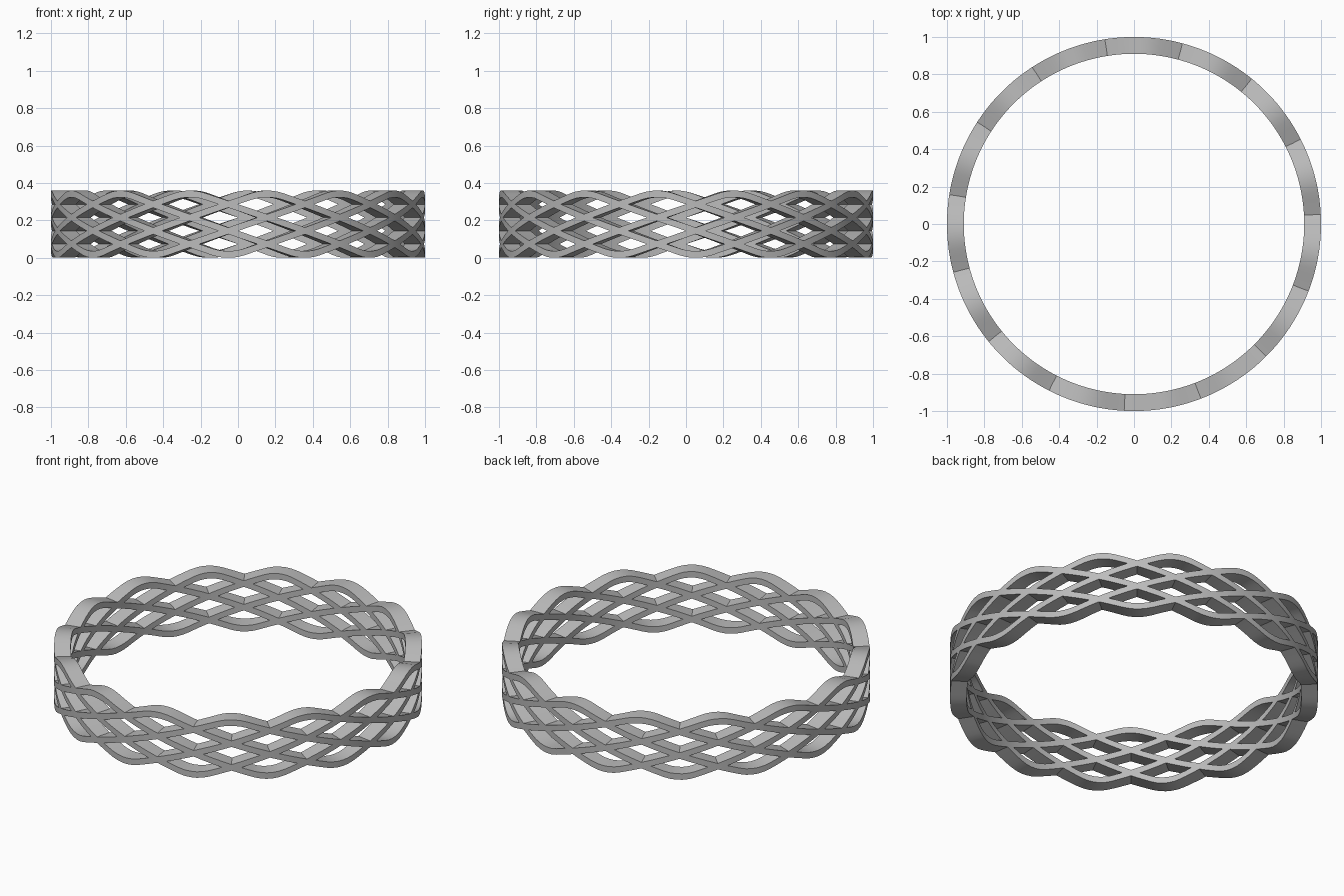
import bpy, bmesh, math

cube = bpy.data.objects.get("Cube")
if cube:
    bpy.data.objects.remove(cube, do_unlink=True)

OUTER, INNER = 1.0, 0.91
HEIGHT, BAND = 0.36, 0.036
HALF_PERIOD = 60            # degrees from a crest to the next trough
ROUND = 5.2                 # rounded span either side of a crest, in degrees
STRANDS, FIRST_CREST, STEP = 5, 15, 24
SEGMENTS = 180

metal = bpy.data.materials.new("light grey metal")
metal.use_nodes = True
GREY = (0.5, 0.5, 0.5, 1)
metal.diffuse_color = GREY
metal.node_tree.nodes["Principled BSDF"].inputs["Base Color"].default_value = GREY


def wave(deg):
    """Zigzag with rounded crests and troughs, from 0 to 1."""
    d = abs((deg + HALF_PERIOD) % (2 * HALF_PERIOD) - HALF_PERIOD)
    near = min(d, HALF_PERIOD - d)
    drop = near - ROUND / 2 if near > ROUND else near * near / (2 * ROUND)
    drop /= HALF_PERIOD - ROUND
    return 1 - drop if d < HALF_PERIOD / 2 else drop


def make_strand(name, crest):
    """Closed band of rectangular section weaving up and down round the ring."""
    bm = bmesh.new()
    rings = []
    for i in range(SEGMENTS):
        deg = i * 360 / SEGMENTS
        a = math.radians(deg)
        z = wave(deg - crest) * (HEIGHT - BAND)
        section = [(INNER, z), (OUTER, z), (OUTER, z + BAND), (INNER, z + BAND)]
        rings.append([bm.verts.new((r * math.cos(a), r * math.sin(a), h))
                      for r, h in section])
    for i, ring in enumerate(rings):
        after = rings[(i + 1) % SEGMENTS]
        for j in range(4):
            k = (j + 1) % 4
            bm.faces.new((ring[j], after[j], after[k], ring[k]))
    bmesh.ops.recalc_face_normals(bm, faces=bm.faces)
    mesh = bpy.data.meshes.new(name)
    bm.to_mesh(mesh)
    bm.free()
    mesh.materials.append(metal)
    obj = bpy.data.objects.new(name, mesh)
    bpy.context.collection.objects.link(obj)
    return obj


# Interlaced strands of the lattice ring
bpy.ops.object.select_all(action='DESELECT')
for n in range(STRANDS):
    strand = make_strand(f"lattice_strand_{n + 1}", FIRST_CREST + n * STEP)
    strand.select_set(True)
    bpy.context.view_layer.objects.active = strand
bpy.ops.object.shade_smooth_by_angle(angle=math.radians(30))
